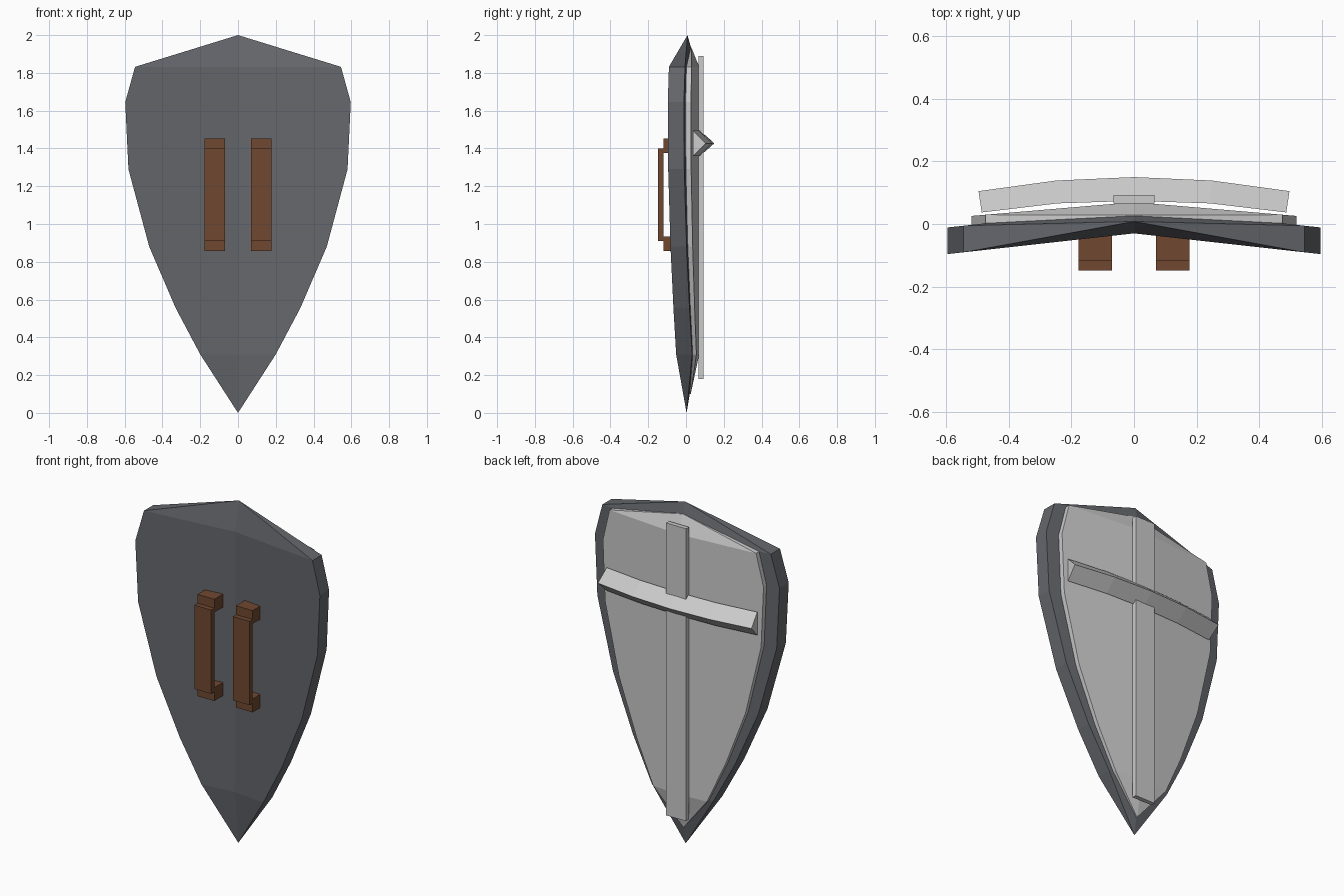
import bpy, bmesh

if "Cube" in bpy.data.objects:
    bpy.data.objects.remove(bpy.data.objects["Cube"])

# half-width and height of each row of the shield outline
ROWS = [(0.545, 1.832), (0.597, 1.645), (0.58, 1.29), (0.47, 0.88), (0.33, 0.555), (0.2, 0.31)]


def material(name, color):
    m = bpy.data.materials.new(name)
    m.diffuse_color = color
    m.use_nodes = True
    m.node_tree.nodes["Principled BSDF"].inputs["Base Color"].default_value = m.diffuse_color
    return m


def finish(bm, name, mat=None):
    bmesh.ops.recalc_face_normals(bm, faces=bm.faces)
    me = bpy.data.meshes.new(name)
    bm.to_mesh(me)
    bm.free()
    ob = bpy.data.objects.new(name, me)
    bpy.context.collection.objects.link(ob)
    if mat:
        me.materials.append(mat)
    return ob


def plate(name, scale, front, back, top, bottom, mat=None):
    """Bent plate. front/back = (centre y, slope); top/bottom = (front y, back y, z)."""
    bm = bmesh.new()
    layers = []
    for side, (y0, slope) in enumerate((front, back)):
        rows = [[bm.verts.new((s * w * scale, y0 - slope * abs(s) * w * scale, z)) for s in (-1, 0, 1)]
                for w, z in ROWS]
        tips = [bm.verts.new((0, t[side], t[2])) for t in (top, bottom)]
        layers.append((rows, tips))
        for a, b in zip(rows, rows[1:]):
            for i in (0, 1):
                bm.faces.new((a[i], a[i + 1], b[i + 1], b[i]))
        for tip, row in ((tips[0], rows[0]), (tips[1], rows[-1])):
            for i in (0, 1):
                bm.faces.new((tip, row[i], row[i + 1]))
    # side walls between the two layers
    loops = [[t[0]] + [r[2] for r in rows] + [t[1]] + [r[0] for r in reversed(rows)]
             for rows, t in layers]
    n = len(loops[0])
    for i in range(n):
        j = (i + 1) % n
        bm.faces.new((loops[0][i], loops[0][j], loops[1][j], loops[1][i]))
    bmesh.ops.remove_doubles(bm, verts=bm.verts, dist=0.0005)
    return finish(bm, name, mat)


def box(name, x, y, z, mat=None):
    bm = bmesh.new()
    bmesh.ops.create_cube(bm, size=1)
    for v in bm.verts:
        v.co = [r[0] if c < 0 else r[1] for c, r in zip(v.co, (x, y, z))]
    return finish(bm, name, mat)


dark = material("dark_metal", (0.13, 0.135, 0.15, 1))
brown = material("brown_leather", (0.16, 0.065, 0.03, 1))

# shield body and raised outer panel
plate("shield_body", 1.0, (-0.03, 0.111), (0.055, 0.111), (0.008, 0.008, 2.0), (0.003, 0.003, 0.0), dark)
plate("outer_panel", 0.87, (0.04, 0.085), (0.07, 0.085), (0.005, 0.028, 1.935), (0.005, 0.025, 0.1))

# vertical strip of the cross
box("vertical_strip", (-0.065, 0.065), (0.066, 0.092), (0.18, 1.89))

# curved triangular crossbar
bm = bmesh.new()
sections = []
for x, base, peak in ((-1, 0.037, 0.105), (-0.5, 0.066, 0.139), (0, 0.074, 0.15),
                      (0.5, 0.066, 0.139), (1, 0.037, 0.105)):
    sections.append([bm.verts.new((x * 0.487, base, 1.36)), bm.verts.new((x * 0.497, peak, 1.427)),
                     bm.verts.new((x * 0.487, base, 1.495))])
for a, b in zip(sections, sections[1:]):
    for i in range(3):
        j = (i + 1) % 3
        bm.faces.new((a[i], a[j], b[j], b[i]))
bm.faces.new(sections[0])
bm.faces.new(sections[-1])
finish(bm, "crossbar")

# two handles, each a grip on two feet
for side, x in (("left", (-0.178, -0.07)), ("right", (0.07, 0.178))):
    box(side + "_handle_grip", x, (-0.148, -0.118), (0.91, 1.40), brown)
    box(side + "_handle_upper_foot", x, (-0.119, -0.03), (1.375, 1.452), brown)
    box(side + "_handle_lower_foot", x, (-0.119, -0.03), (0.857, 0.935), brown)
